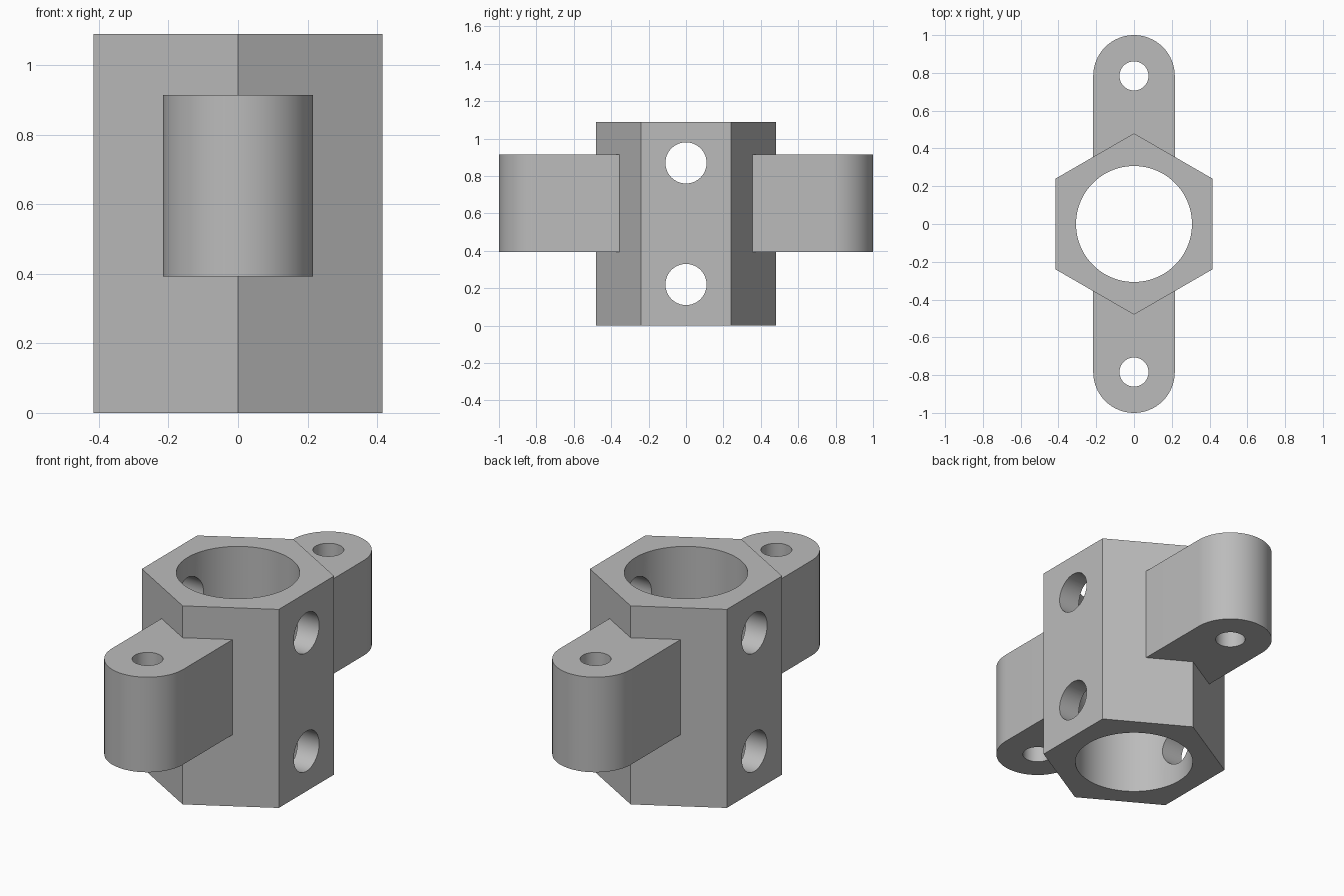
import bpy, bmesh
from math import pi, sin, cos, radians

cube = bpy.data.objects.get("Cube")
if cube:
    bpy.data.objects.remove(cube, do_unlink=True)

HEIGHT = 1.09
HEX_RADIUS = 0.48
BORE_RADIUS = 0.307
EAR_LOW, EAR_HIGH = 0.393, 0.915
EAR_HALF, EAR_CENTRE, EAR_ROOT = 0.216, 0.784, 0.33

grey = bpy.data.materials.new("plain_grey")
grey.use_nodes = True
colour = (0.5, 0.5, 0.5, 1)
grey.diffuse_color = colour
grey.node_tree.nodes["Principled BSDF"].inputs["Base Color"].default_value = colour


def prism(name, outline, low, high):
    """Extrude a counter-clockwise outline upwards."""
    bm = bmesh.new()
    base = bm.faces.new([bm.verts.new((x, y, low)) for x, y in outline])
    top = bmesh.ops.extrude_face_region(bm, geom=[base])["geom"]
    for v in top:
        if isinstance(v, bmesh.types.BMVert):
            v.co.z = high
    bmesh.ops.recalc_face_normals(bm, faces=bm.faces)
    mesh = bpy.data.meshes.new(name)
    bm.to_mesh(mesh)
    bm.free()
    mesh.materials.append(grey)
    obj = bpy.data.objects.new(name, mesh)
    bpy.context.collection.objects.link(obj)
    return obj


def circle(radius, sides, y=0, start=0):
    return [(radius * cos(start + 2 * pi * i / sides),
             y + radius * sin(start + 2 * pi * i / sides)) for i in range(sides)]


def combine(target, tool, operation):
    mod = target.modifiers.new(operation.lower(), 'BOOLEAN')
    mod.operation, mod.solver, mod.object = operation, 'EXACT', tool
    tool.hide_render = True
    bpy.context.view_layer.objects.active = target
    bpy.ops.object.modifier_apply(modifier=mod.name)
    bpy.data.objects.remove(tool, do_unlink=True)


# Hexagonal body with a corner towards the front
body = prism("hexagonal_clamp_body", circle(HEX_RADIUS, 6, start=pi / 2), 0, HEIGHT)

# Rounded mounting ears, front and back
for side in (-1, 1):
    arc = [(EAR_HALF * cos(pi * i / 32), EAR_CENTRE + EAR_HALF * sin(pi * i / 32))
           for i in range(33)]
    outline = arc + [(-EAR_HALF, EAR_ROOT), (EAR_HALF, EAR_ROOT)]
    outline = [(side * x, side * y) for x, y in outline]
    combine(body, prism("ear", outline, EAR_LOW, EAR_HIGH), 'UNION')

# Central bore and the bolt holes in the ears
combine(body, prism("bore", circle(BORE_RADIUS, 96), -1, 2), 'DIFFERENCE')
for y in (-EAR_CENTRE, EAR_CENTRE):
    combine(body, prism("ear_hole", circle(0.077, 48, y), -1, 2), 'DIFFERENCE')

# Two cross holes through the flat sides
for z in (0.22, 0.87):
    drill = prism("cross_hole", circle(0.11, 64), -1, 1)
    drill.rotation_euler.y = pi / 2
    drill.location.z = z
    bpy.context.view_layer.update()
    combine(body, drill, 'DIFFERENCE')

# Smooth the round walls and keep the corners sharp
bpy.ops.object.select_all(action='DESELECT')
body.select_set(True)
bpy.context.view_layer.objects.active = body
bpy.ops.object.shade_smooth_by_angle(angle=radians(30))
